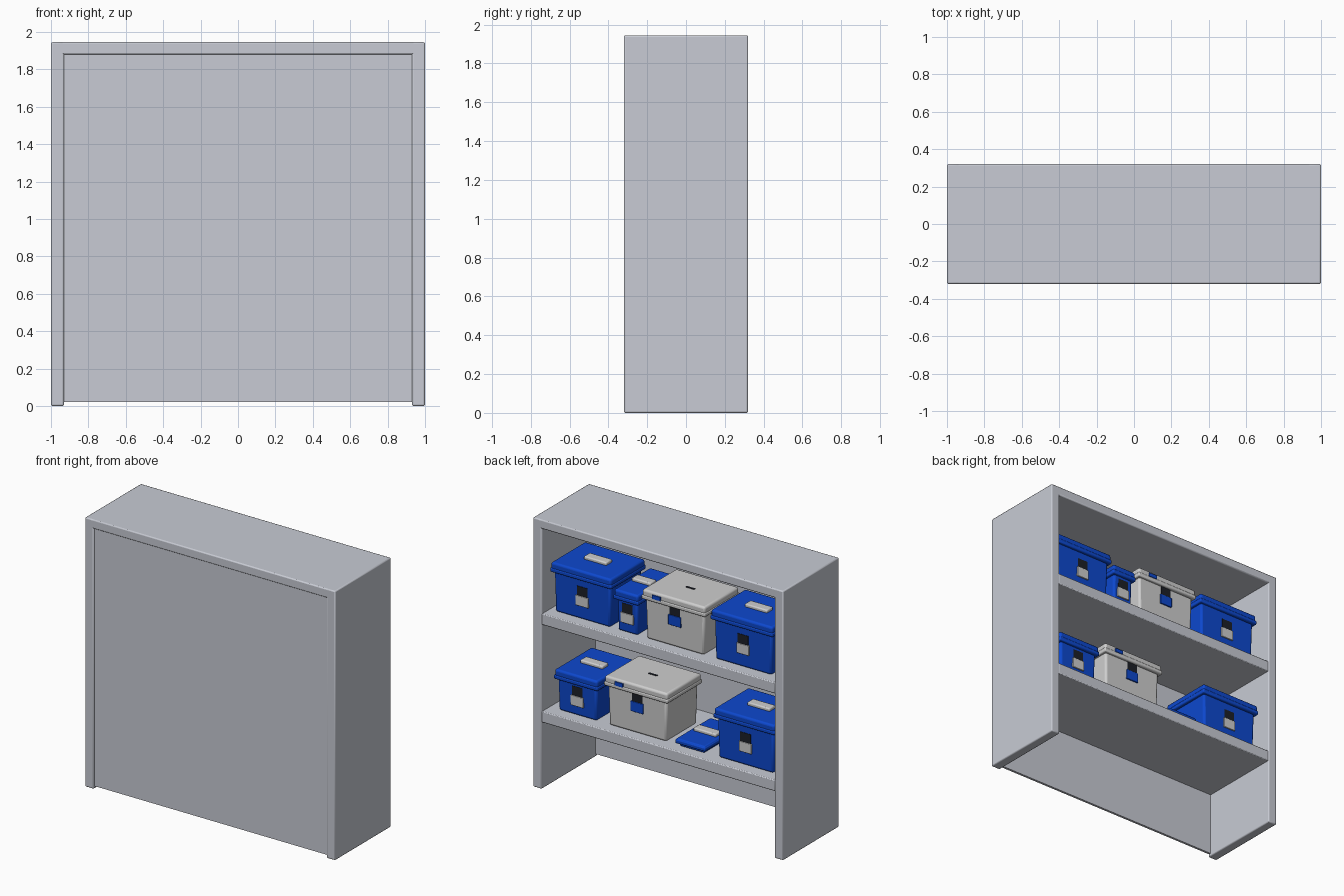
import bpy, bmesh

if "Cube" in bpy.data.objects:
    bpy.data.objects.remove(bpy.data.objects["Cube"])

def material(name, rgb):
    m = bpy.data.materials.new(name)
    m.diffuse_color = (*rgb, 1)
    m.use_nodes = True
    m.node_tree.nodes["Principled BSDF"].inputs["Base Color"].default_value = m.diffuse_color
    return m

GREY = material("cabinet_grey", (0.58, 0.60, 0.66))
PALE = material("pale_grey", (0.62, 0.62, 0.62))
BLUE = material("box_blue", (0.004, 0.065, 0.62))
DARK = material("dark_slot", (0.012, 0.014, 0.02))

def block(name, x, y, z, mat, bevel=0.0, taper=1.0, segments=2):
    """Box between (min, max) pairs; taper scales its bottom face."""
    bm = bmesh.new()
    bmesh.ops.create_cube(bm, size=1)
    for v in bm.verts:
        k = taper if v.co.z < 0 else 1
        v.co = ((x[0] + x[1]) / 2 + v.co.x * k * (x[1] - x[0]),
                (y[0] + y[1]) / 2 + v.co.y * k * (y[1] - y[0]),
                z[0] if v.co.z < 0 else z[1])
    me = bpy.data.meshes.new(name)
    bm.to_mesh(me)
    bm.free()
    me.materials.append(mat)
    ob = bpy.data.objects.new(name, me)
    bpy.context.collection.objects.link(ob)
    if bevel:
        mod = ob.modifiers.new("soft_edges", "BEVEL")
        mod.width = bevel
        mod.segments = segments
        bpy.ops.object.select_all(action='DESELECT')
        ob.select_set(True)
        bpy.context.view_layer.objects.active = ob
        bpy.ops.object.shade_smooth_by_angle()
    return ob

# Cabinet shell
for side, s in (("left", -1), ("right", 1)):
    block(side + "_side", sorted((s * 0.93, s)), (-0.32, 0.32), (0, 1.945), GREY, 0.008)
block("top_panel", (-0.995, 0.995), (-0.32, 0.32), (1.88, 1.945), GREY, 0.008)
block("closed_panel", (-0.935, 0.935), (-0.312, -0.295), (0.02, 1.885), GREY)

# Shelves
SHELVES = {"upper": 1.265, "lower": 0.56}
for level, top in SHELVES.items():
    block(level + "_shelf", (-0.935, 0.935), (-0.30, 0.315), (top - 0.08, top), GREY, 0.006)

def storage_box(name, cx, w, z0, h, depth, pale=False):
    """Tapered box with an overhanging lid, a latch and a grip."""
    main, accent = (PALE, BLUE) if pale else (BLUE, PALE)
    front = 0.262
    back = front - depth
    x0, x1 = cx - w / 2, cx + w / 2
    cy = (front + back) / 2
    lid_z = z0 + h - min(0.07, h * 0.6)
    # Body and lid
    block(name + "_body", (x0 + 0.02, x1 - 0.02), (back + 0.02, front - 0.02),
          (z0, lid_z + 0.01), main, min(0.015, h * 0.15), 0.97)
    block(name + "_lid_rim", (x0, x1), (back, front), (lid_z, lid_z + 0.03), main, 0.008)
    block(name + "_lid", (x0 + 0.004, x1 - 0.004), (back + 0.004, front - 0.004),
          (lid_z + 0.015, z0 + h), main, 0.015, segments=3)
    # Grip on the lid
    if pale:
        block(name + "_lid_slot", (cx - 0.035, cx + 0.035), (cy - 0.008, cy + 0.008),
              (z0 + h - 0.002, z0 + h + 0.003), DARK)
        block(name + "_lid_badge", (cx + 0.10, cx + 0.165), (front - 0.01, front + 0.004),
              (z0 + h - 0.045, z0 + h - 0.018), BLUE)
    else:
        g = min(0.09, w * 0.38)
        block(name + "_grip", (cx - g, cx + g), (cy - 0.035, cy + 0.035),
              (z0 + h - 0.005, z0 + h + 0.022), PALE, 0.008)
    # Latch on the open side
    if h > 0.2:
        mid = z0 + h * (0.61 if pale else 0.45)
        f = front - 0.022
        block(name + "_latch_slot", (cx - 0.042, cx + 0.042), (f - 0.02, f + 0.004),
              (mid, mid + 0.075), DARK)
        block(name + "_latch_plate", (cx - 0.05, cx + 0.05), (f - 0.02, f + 0.008),
              (mid - 0.065, mid + 0.008), accent, 0.003)

# Boxes: name, centre x, lid width, shelf, height, depth, pale
for name, cx, w, level, h, depth, pale in (
        ("large_blue_box_a", 0.66, 0.49, "upper", 0.36, 0.40, False),
        ("narrow_blue_box", 0.30, 0.20, "upper", 0.30, 0.42, False),
        ("pale_box_a", -0.08, 0.51, "upper", 0.36, 0.40, True),
        ("large_blue_box_b", -0.625, 0.50, "upper", 0.36, 0.40, False),
        ("medium_blue_box", 0.70, 0.35, "lower", 0.30, 0.43, False),
        ("pale_box_b", 0.22, 0.51, "lower", 0.36, 0.40, True),
        ("flat_blue_tray", -0.215, 0.24, "lower", 0.06, 0.40, False),
        ("large_blue_box_c", -0.645, 0.49, "lower", 0.36, 0.40, False)):
    storage_box(name, cx, w, SHELVES[level], h, depth, pale)
